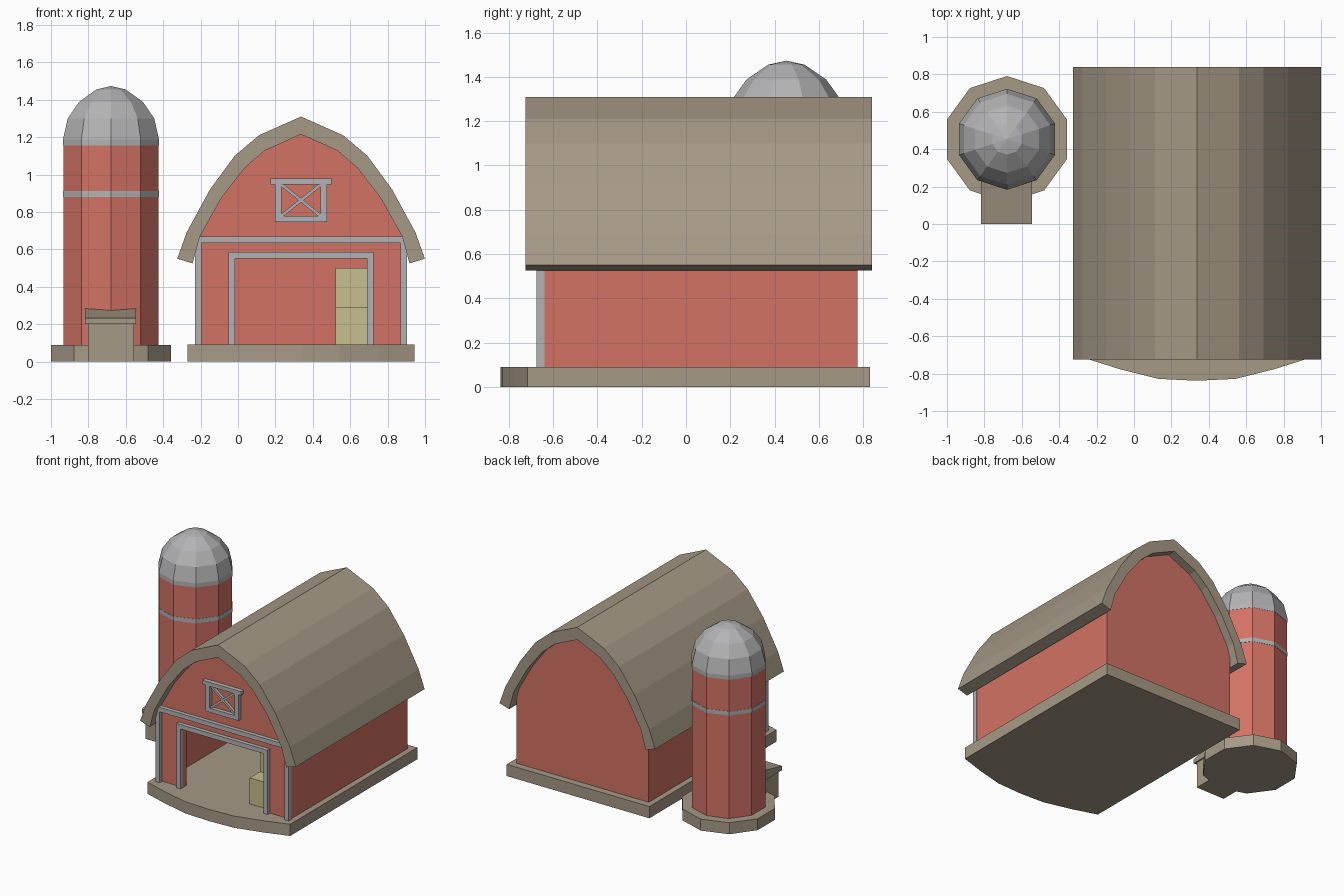
import bpy, bmesh, math
from mathutils import Vector

if "Cube" in bpy.data.objects:
    bpy.data.objects.remove(bpy.data.objects["Cube"])


def material(name, rgb):
    m = bpy.data.materials.new(name)
    m.diffuse_color = (*rgb, 1)
    m.use_nodes = True
    m.node_tree.nodes["Principled BSDF"].inputs["Base Color"].default_value = m.diffuse_color
    return m


RED = material("red", (0.65, 0.17, 0.13))
TAN = material("tan", (0.38, 0.32, 0.24))
GREY = material("grey", (0.45, 0.45, 0.46))
STRAW = material("straw", (0.58, 0.52, 0.27))


def finish(name, bm, mat):
    bmesh.ops.recalc_face_normals(bm, faces=bm.faces)
    me = bpy.data.meshes.new(name)
    bm.to_mesh(me)
    bm.free()
    me.materials.append(mat)
    ob = bpy.data.objects.new(name, me)
    bpy.context.collection.objects.link(ob)
    return ob


def prism(name, pts, lo, hi, mat, axis="y"):
    """Extrude a 2D outline from lo to hi along the given axis."""
    place = {"x": lambda a, b, c: (c, a, b),
             "y": lambda a, b, c: (a, c, b),
             "z": lambda a, b, c: (a, b, c)}[axis]
    bm = bmesh.new()
    face = bm.faces.new([bm.verts.new(place(a, b, lo)) for a, b in pts])
    ext = bmesh.ops.extrude_face_region(bm, geom=[face])
    verts = [v for v in ext["geom"] if isinstance(v, bmesh.types.BMVert)]
    bmesh.ops.translate(bm, verts=verts, vec=Vector(place(0, 0, hi - lo)))
    return finish(name, bm, mat)


def box(name, x, y, z, mat):
    return prism(name, [(x[0], z[0]), (x[1], z[0]), (x[1], z[1]), (x[0], z[1])], *y, mat)


def lathe(name, profile, mat, centre, sides=10):
    """Closed faceted solid from (radius, z) rings, with a vertex towards +y."""
    bm = bmesh.new()
    rings = []
    for r, z in profile:
        angles = [math.pi / 2 + math.tau * i / sides for i in range(sides)]
        rings.append([bm.verts.new((centre[0] + r * math.cos(a), centre[1] + r * math.sin(a), z))
                      for a in angles])
    for a, b in zip(rings, rings[1:]):
        for i in range(sides):
            j = (i + 1) % sides
            bm.faces.new((a[i], a[j], b[j], b[i]))
    bm.faces.new(rings[0])
    bm.faces.new(rings[-1])
    bmesh.ops.remove_doubles(bm, verts=bm.verts, dist=1e-4)
    return finish(name, bm, mat)


MID = 0.337  # barn centre line
FLOOR = 0.09


def mirrored(half):
    """Complete a left half profile that ends on the centre line."""
    return half + [(2 * MID - x, z) for x, z in reversed(half[:-1])]


# Barn floor slab with a bowed front
slab = mirrored([(-0.27, 0.83), (-0.27, -0.715), (-0.08, -0.775), (0.13, -0.828), (MID, -0.838)])
prism("barn_base", slab, 0, FLOOR, TAN, "z")

# Arched roof shell
outer = mirrored([(-0.325, 0.55), (-0.275, 0.69), (-0.15, 0.92), (-0.018, 1.10), (0.112, 1.21), (MID, 1.31)])
inner = mirrored([(-0.243, 0.525), (-0.203, 0.67), (-0.087, 0.877), (0.037, 1.037), (0.144, 1.128), (MID, 1.215)])
prism("barn_roof", outer + inner[::-1], -0.725, 0.84, TAN)

# Walls: gables follow the inner roof line, the front has a doorway
gable = [(-0.225, FLOOR), (-0.225, 0.59)] + inner[1:-1] + [(0.899, 0.59), (0.899, FLOOR)]
prism("back_wall", gable, 0.735, 0.775, RED)
doorway = [(0.69, FLOOR), (0.69, 0.55), (-0.016, 0.55), (-0.016, FLOOR)]
prism("front_wall", gable + doorway, -0.645, -0.605, RED)
box("left_wall", (-0.225, -0.185), (-0.605, 0.735), (FLOOR, 0.6), RED)
box("right_wall", (0.859, 0.899), (-0.605, 0.735), (FLOOR, 0.6), RED)

# Front trim: corner posts, cross beam and door frame
TRIM = (-0.675, -0.64)
prism("front_trim", [(-0.23, FLOOR), (-0.23, 0.67), (0.904, 0.67), (0.904, FLOOR), (0.868, FLOOR),
                     (0.868, 0.635), (-0.194, 0.635), (-0.194, FLOOR)], *TRIM, GREY)
prism("door_frame", [(-0.05, FLOOR), (-0.05, 0.585), (0.724, 0.585), (0.724, FLOOR), (0.69, FLOOR),
                     (0.69, 0.55), (-0.016, 0.55), (-0.016, FLOOR)], -0.675, -0.60, GREY)

# Loft hatch: frame, cap and crossed braces
box("hatch_left", (0.197, 0.232), TRIM, (0.745, 0.95), GREY)
box("hatch_right", (0.442, 0.477), TRIM, (0.745, 0.95), GREY)
box("hatch_sill", (0.232, 0.442), TRIM, (0.745, 0.777), GREY)
box("hatch_cap", (0.174, 0.5), (-0.68, -0.64), (0.948, 0.978), GREY)
w = 0.012
brace = [(0.232, 0.777 + w), (0.232, 0.777), (0.232 + w, 0.777),
         (0.442, 0.948 - w), (0.442, 0.948), (0.442 - w, 0.948)]
prism("hatch_brace_up", brace, -0.668, -0.64, GREY)
prism("hatch_brace_down", [(2 * MID - x, z) for x, z in brace], -0.667, -0.64, GREY)

# Stacked straw bales just inside the door
box("lower_bale", (0.52, 0.855), (-0.6, -0.1), (FLOOR, 0.29), STRAW)
box("upper_bale", (0.52, 0.855), (-0.475, -0.1), (0.29, 0.5), STRAW)

# Silo: plinth, tower, band and dome
C = (-0.679, 0.453)
lathe("silo_base", [(0.338, 0), (0.338, 0.088)], TAN, C)
lathe("silo_tower", [(0.268, 0.08), (0.268, 1.16)], RED, C)
lathe("silo_band", [(0.27, 0.88), (0.27, 0.912)], GREY, C)
lathe("silo_dome", [(0.27, 1.155), (0.27, 1.187), (0.243, 1.3), (0.18, 1.388),
                    (0.082, 1.455), (0, 1.473)], GREY, C)

# Silo hatch: block with a lean-to lid sloping up to the tower
box("silo_hatch", (-0.803, -0.557), (0.02, 0.25), (0, 0.21), TAN)
prism("silo_hatch_lid", [(0, 0.2), (0.25, 0.2), (0.25, 0.288), (0, 0.232)], -0.818, -0.545, TAN, "x")
